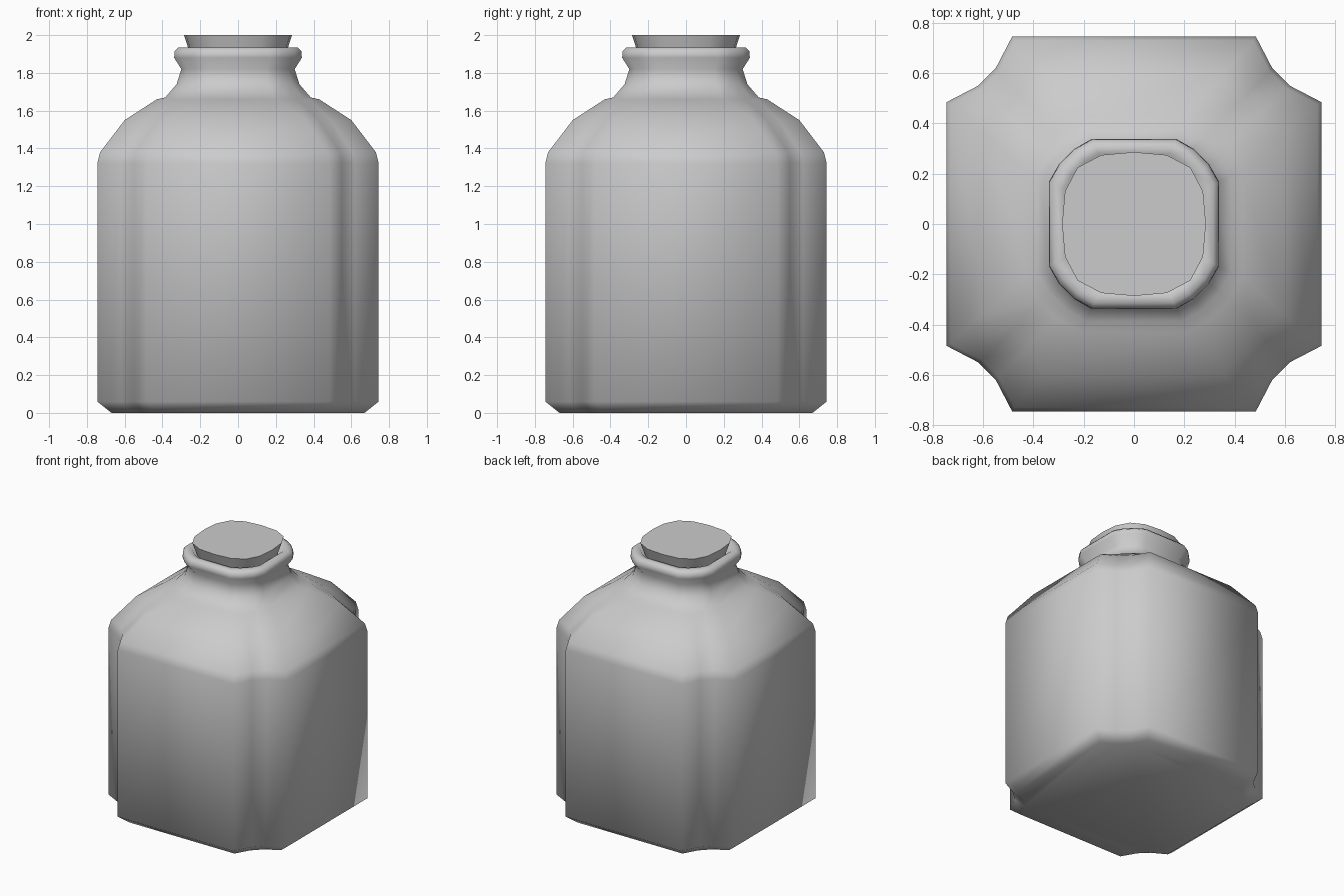
import bpy, bmesh
from math import radians

if "Cube" in bpy.data.objects:
    bpy.data.objects.remove(bpy.data.objects["Cube"])


def section(w, a, b, c, z):
    """Four-fold ring: flat sides with half width w, flat part to a, corner points (b, c)."""
    pts = []
    quarter = [(w, a), (b, c), (c, b), (a, w)]
    for _ in range(4):
        pts += [(x, y, z) for x, y in quarter]
        quarter = [(-y, x) for x, y in quarter]
    return pts


def round_section(r, z):
    """Slightly squared 16-sided ring for the stopper."""
    pts = []
    quarter = [(r, 0), (r * .96, r * .455), (r * .785, r * .785), (r * .455, r * .96)]
    for _ in range(4):
        pts += [(x, y, z) for x, y in quarter]
        quarter = [(-y, x) for x, y in quarter]
    return pts


def loft(name, rings, angle):
    bm = bmesh.new()
    loops = [[bm.verts.new(p) for p in ring] for ring in rings]
    for lo, hi in zip(loops, loops[1:]):
        n = len(lo)
        for i in range(n):
            j = (i + 1) % n
            bm.faces.new((lo[i], lo[j], hi[j], hi[i]))
    bm.faces.new(loops[0][::-1])
    bm.faces.new(loops[-1])
    bmesh.ops.recalc_face_normals(bm, faces=bm.faces)
    mesh = bpy.data.meshes.new(name)
    bm.to_mesh(mesh)
    bm.free()
    obj = bpy.data.objects.new(name, mesh)
    bpy.context.collection.objects.link(obj)
    bpy.context.view_layer.objects.active = obj
    obj.select_set(True)
    bpy.ops.object.shade_smooth_by_angle(angle=radians(angle))
    obj.select_set(False)
    return obj


# Bottle body: notched corners blending into a rounded neck
body = [
    (.67, .44, .565, .50, 0),
    (.745, .485, .62, .55, .06),
    (.745, .485, .62, .55, 1.32),
    (.73, .475, .605, .54, 1.38),
    (.60, .36, .49, .425, 1.55),
    (.43, .21, .375, .31, 1.66),
]
# Neck and flared lip: (half width, height)
neck = [(.385, 1.67), (.325, 1.74), (.30, 1.82), (.338, 1.88),
        (.335, 1.915), (.315, 1.935), (.28, 1.935), (.25, 1.90)]
rings = [section(*r) for r in body]
rings += [section(w, w * .5, w * .885, w * .7, z) for w, z in neck]
loft("bottle", rings, 75)

# Tapered stopper
loft("stopper", [round_section(r, z) for r, z in [(.235, 1.84), (.265, 1.935), (.286, 2.0)]], 40)
